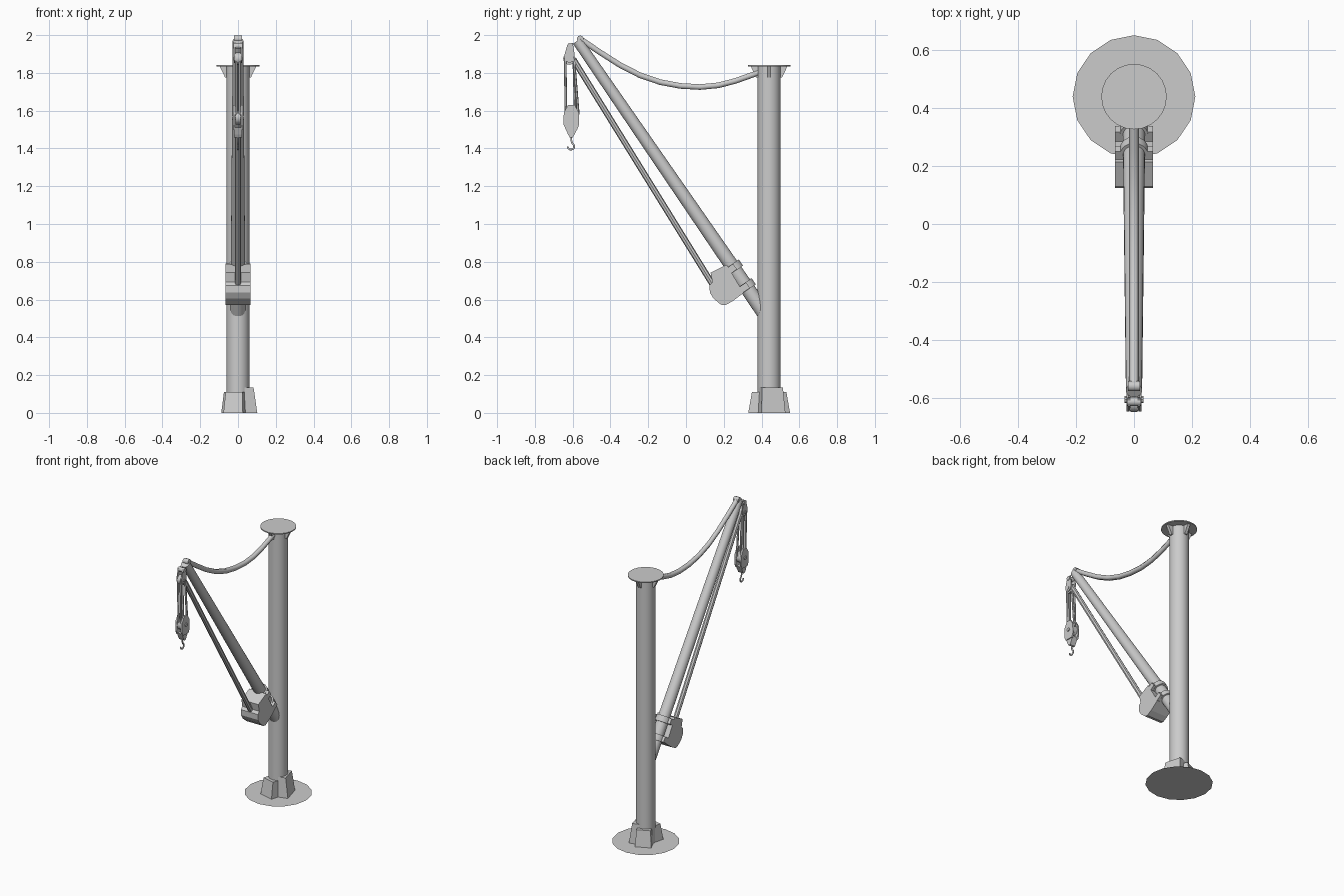
import bpy, bmesh, math
from mathutils import Vector, Matrix

if "Cube" in bpy.data.objects:
    bpy.data.objects.remove(bpy.data.objects["Cube"])

PY = 0.44  # y of the post axis


def finish(name, bm, smooth=False):
    bmesh.ops.recalc_face_normals(bm, faces=bm.faces)
    me = bpy.data.meshes.new(name)
    bm.to_mesh(me)
    bm.free()
    ob = bpy.data.objects.new(name, me)
    bpy.context.collection.objects.link(ob)
    if smooth:
        bpy.ops.object.select_all(action='DESELECT')
        ob.select_set(True)
        bpy.context.view_layer.objects.active = ob
        bpy.ops.object.shade_smooth_by_angle(angle=math.radians(40))
    return ob


def rod(name, a, b, r1, r2=None, sides=16):
    """Cylinder or taper from point a to point b."""
    a, b = Vector(a), Vector(b)
    d = b - a
    m = Matrix.Translation((a + b) / 2) @ d.to_track_quat('Z', 'Y').to_matrix().to_4x4()
    bm = bmesh.new()
    bmesh.ops.create_cone(bm, cap_ends=True, segments=sides, radius1=r1,
                          radius2=r1 if r2 is None else r2, depth=d.length, matrix=m)
    return finish(name, bm, True)


def plate(name, pts, x0, x1, matrix=None):
    """Side profile of (y, z) points extruded from x0 to x1."""
    bm = bmesh.new()
    f = bm.faces.new([bm.verts.new((x0, y, z)) for y, z in pts])
    ext = bmesh.ops.extrude_face_region(bm, geom=[f])['geom']
    bmesh.ops.translate(bm, vec=(x1 - x0, 0, 0),
                        verts=[v for v in ext if isinstance(v, bmesh.types.BMVert)])
    if matrix:
        bm.transform(matrix)
    return finish(name, bm)


def tube(name, pts, r, spline='NURBS', res=1):
    """Round tube along a path of (y, z) points at x = 0."""
    cu = bpy.data.curves.new(name, 'CURVE')
    cu.dimensions = '3D'
    cu.bevel_depth = r
    cu.bevel_resolution = res
    cu.use_fill_caps = True
    s = cu.splines.new('POLY')
    s.points.add(len(pts) - 1)
    for p, (y, z) in zip(s.points, pts):
        p.co = (0, y, z, 1)
    ob = bpy.data.objects.new(name, cu)
    bpy.context.collection.objects.link(ob)
    return ob


# Base disc, post and top plate
bm = bmesh.new()
bmesh.ops.create_circle(bm, cap_ends=True, segments=16, radius=0.212,
                        matrix=Matrix.Translation((0, PY, 0)))
finish("base_disc", bm)
rod("post", (0, PY, 0), (0, PY, 1.838), 0.061, sides=24)
rod("top_plate", (0, PY, 1.835), (0, PY, 1.842), 0.113, sides=24)
for i in range(4):
    m = Matrix.Translation((0, PY, 0)) @ Matrix.Rotation(i * math.pi / 2, 4, 'Z')
    plate(f"top_gusset_{i}", [(0.05, 1.837), (0.098, 1.837), (0.068, 1.775), (0.05, 1.775)],
          -0.01, 0.01, m)

# Sloped blocks around the foot of the post: angle, reach, half width, height
for i, (ang, reach, w, h) in enumerate([(255, 0.1, 0.053, 0.11), (15, 0.088, 0.066, 0.135),
                                        (115, 0.098, 0.052, 0.11)]):
    m = Matrix.Translation((0, PY, 0)) @ Matrix.Rotation(math.radians(ang - 90), 4, 'Z')
    ob = plate(f"foot_block_{i}", [(0.02, 0), (reach, 0), (reach - 0.018, h), (0.02, h)], -w, w)
    for v in ob.data.vertices:
        if v.co.z > 0.01:
            v.co.x *= 0.86
    ob.data.transform(m)

# Boom
foot, tip = Vector((0, 0.41, 0.535)), Vector((0, -0.575, 1.97))
axis = (tip - foot).normalized()
out = Vector((0, -axis.z, axis.y))
if out.y < 0:
    out = -out
rod("boom", foot, tip, 0.04, 0.028, 20)

# Winch housing under the boom with two clamps
plate("winch_housing", [(0.13, 0.742), (0.215, 0.785), (0.305, 0.635), (0.245, 0.59), (0.207, 0.57),
                        (0.185, 0.573), (0.145, 0.606), (0.126, 0.637), (0.125, 0.675),
                        (0.14, 0.692)], -0.065, 0.065)
for i, c in enumerate([(0, 0.25, 0.768), (0, 0.318, 0.669)]):
    c = Vector(c)
    rod(f"clamp_ring_{i}", c - axis * 0.02, c + axis * 0.02, 0.049, sides=16)
    q = [c + axis * a + out * o for a, o in
         [(-0.018, -0.05), (0.018, -0.05), (0.018, 0.012), (-0.018, 0.012)]]
    plate(f"clamp_flange_{i}", [(p.y, p.z) for p in q], -0.065, 0.065)

# Hauling line below the boom, and the slack hose to the post
rod("hauling_line", (0, 0.15, 0.665), (0, -0.597, 1.873), 0.016, sides=8)
ctrl = [(-0.56, 1.98), (-0.46, 1.912), (-0.35, 1.842), (-0.245, 1.788), (-0.137, 1.751),
        (-0.03, 1.731), (0.074, 1.725), (0.17, 1.734), (0.26, 1.757), (0.395, 1.805)]
tube("slack_hose", ctrl, 0.017)

# Head sheave, cheek plates and pins
rod("head_sheave", (-0.012, -0.618, 1.875), (0.012, -0.618, 1.875), 0.032, sides=16)
for s in (-1, 1):
    plate("head_cheek", [(-0.628, 1.95), (-0.6, 1.96), (-0.59, 1.9), (-0.595, 1.862),
                         (-0.618, 1.852), (-0.642, 1.865), (-0.645, 1.89)], s * 0.014, s * 0.02)
rod("head_pin", (-0.024, -0.614, 1.943), (0.024, -0.614, 1.943), 0.015, sides=10)
rod("sheave_pin", (-0.025, -0.618, 1.875), (0.025, -0.618, 1.875), 0.01, sides=8)
rod("tip_pin", (-0.02, -0.56, 1.98), (0.02, -0.56, 1.98), 0.018, sides=10)

# Falls down to the hook block
for s in (-1, 1):
    x = s * 0.01
    rod("front_fall", (x, -0.64, 1.875), (x, -0.635, 1.58), 0.007, sides=6)
    rod("rear_fall", (x, -0.594, 1.875), (x, -0.578 + s * 0.008, 1.58), 0.007, sides=6)

# Hook block: two cheeks, sheave and tapered lower body
cheek = [(-0.624, 1.63), (-0.59, 1.63), (-0.567, 1.59), (-0.566, 1.525), (-0.576, 1.5),
         (-0.636, 1.5), (-0.648, 1.525), (-0.647, 1.59)]
for s in (-1, 1):
    plate("block_cheek", cheek, s * 0.015, s * 0.026)
rod("block_sheave", (-0.014, -0.607, 1.565), (0.014, -0.607, 1.565), 0.038, sides=16)
rod("block_pin", (-0.032, -0.607, 1.565), (0.032, -0.607, 1.565), 0.012, sides=8)
plate("block_lower", [(-0.64, 1.51), (-0.573, 1.51), (-0.59, 1.475), (-0.6, 1.458),
                      (-0.615, 1.458), (-0.625, 1.475)], -0.02, 0.02)

# Hook
arc = [(-0.609 + 0.017 * math.cos(math.radians(a)), 1.411 + 0.017 * math.sin(math.radians(a)))
       for a in range(60, -181, -24)]
tube("hook", [(-0.608, 1.47), (-0.607, 1.44)] + arc, 0.0055)
